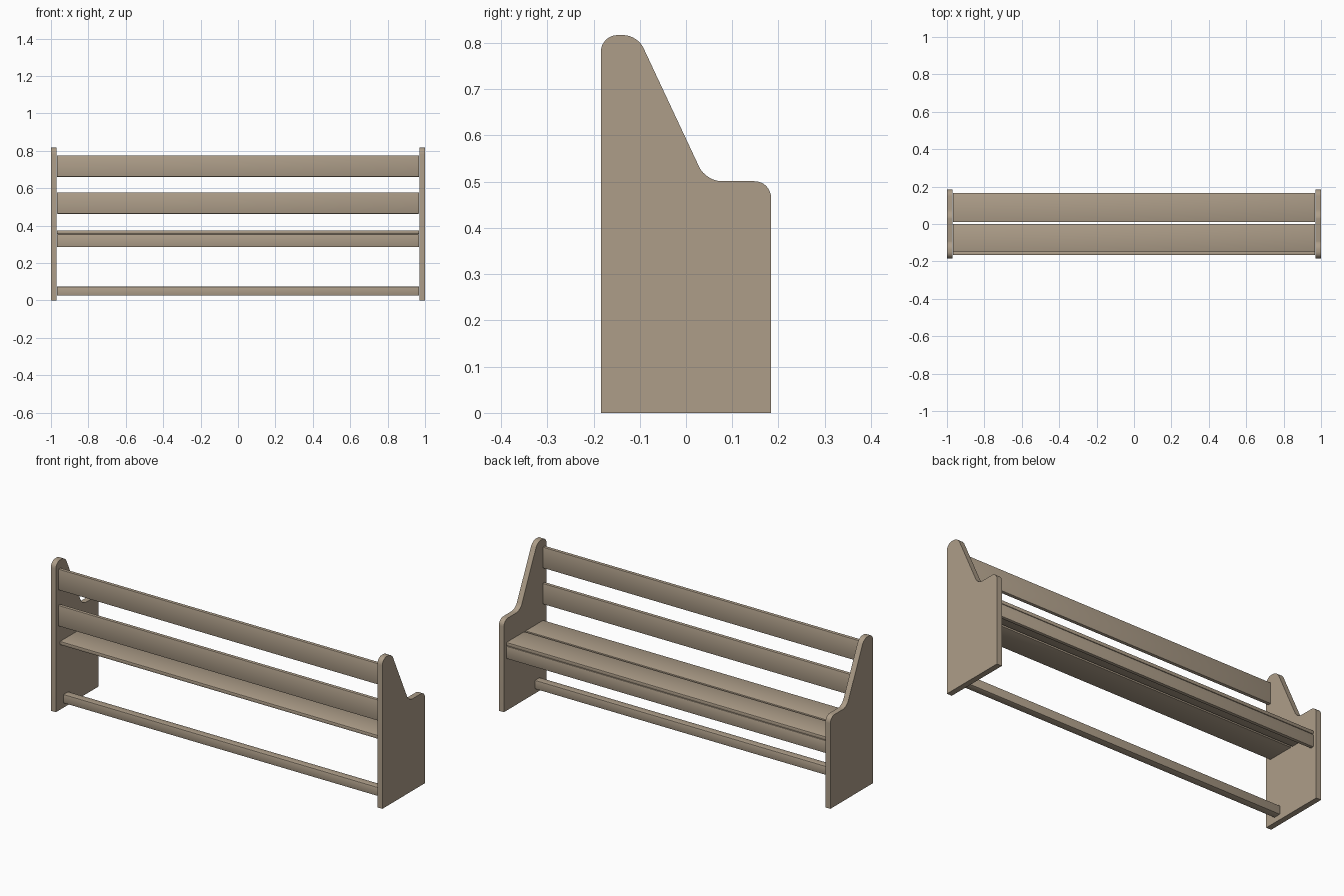
import bpy, bmesh
from mathutils import Vector

if "Cube" in bpy.data.objects:
    bpy.data.objects.remove(bpy.data.objects["Cube"])


def rounded(points, steps=8):
    """Round each (y, z, cut) corner with a short quadratic curve."""
    out = []
    for i, (y, z, cut) in enumerate(points):
        p = Vector((y, z))
        if cut == 0:
            out.append(p)
            continue
        a = Vector(points[i - 1][:2])
        b = Vector(points[(i + 1) % len(points)][:2])
        s, e = p + (a - p).normalized() * cut, p + (b - p).normalized() * cut
        # control handles pulled towards the corner give a near-circular arc
        h, k = s.lerp(p, 0.56), e.lerp(p, 0.56)
        for j in range(steps + 1):
            t = j / steps
            u = 1 - t
            out.append(s * u**3 + h * 3 * u * u * t + k * 3 * u * t * t + e * t**3)
    return out


def finish(bm, name):
    bmesh.ops.recalc_face_normals(bm, faces=bm.faces)
    mesh = bpy.data.meshes.new(name)
    bm.to_mesh(mesh)
    bm.free()
    ob = bpy.data.objects.new(name, mesh)
    bpy.context.collection.objects.link(ob)
    mat = bpy.data.materials.get("wood") or bpy.data.materials.new("wood")
    mat.diffuse_color = (0.42, 0.34, 0.25, 1)
    mat.use_nodes = True
    mat.node_tree.nodes["Principled BSDF"].inputs["Base Color"].default_value = mat.diffuse_color
    mesh.materials.append(mat)
    bpy.ops.object.select_all(action='DESELECT')
    ob.select_set(True)
    bpy.context.view_layer.objects.active = ob
    bpy.ops.object.shade_smooth_by_angle(angle=0.6)
    return ob


def panel(name, x0, x1):
    bm = bmesh.new()
    face = bm.faces.new([bm.verts.new((x0, p.x, p.y)) for p in outline])
    new = bmesh.ops.extrude_face_region(bm, geom=[face])["geom"]
    bmesh.ops.translate(bm, vec=(x1 - x0, 0, 0),
                        verts=[v for v in new if isinstance(v, bmesh.types.BMVert)])
    finish(bm, name)


def board(name, y0, y1, z0, z1, half=0.969, bevel=0.004):
    bm = bmesh.new()
    bmesh.ops.create_cube(bm, size=1)
    for v in bm.verts:
        v.co = (v.co.x * 2 * half,
                (y0 + y1) / 2 + v.co.y * (y1 - y0),
                (z0 + z1) / 2 + v.co.z * (z1 - z0))
    bmesh.ops.bevel(bm, geom=list(bm.edges), offset=bevel, segments=2,
                    profile=0.5, affect='EDGES')
    finish(bm, name)


# side panels: tall at the backrest, sloping down to the armrest
outline = rounded([(-0.184, 0, 0), (0.184, 0, 0), (0.184, 0.501, 0.036),
                   (0.043, 0.501, 0.034), (-0.105, 0.817, 0.03),
                   (-0.184, 0.817, 0.036)])
panel("left_side_panel", -1.0, -0.97)
panel("right_side_panel", 0.97, 1.0)

# backrest slats
board("upper_back_slat", -0.167, -0.147, 0.66, 0.775)
board("lower_back_slat", -0.167, -0.147, 0.463, 0.577)

# seat planks
board("rear_seat_plank", -0.152, 0.001, 0.355, 0.375)
board("front_seat_plank", 0.010, 0.166, 0.355, 0.375)

# rail under the seat edge and low stretcher
board("seat_apron", 0.146, 0.166, 0.285, 0.354)
board("stretcher", -0.122, -0.080, 0.026, 0.074)
